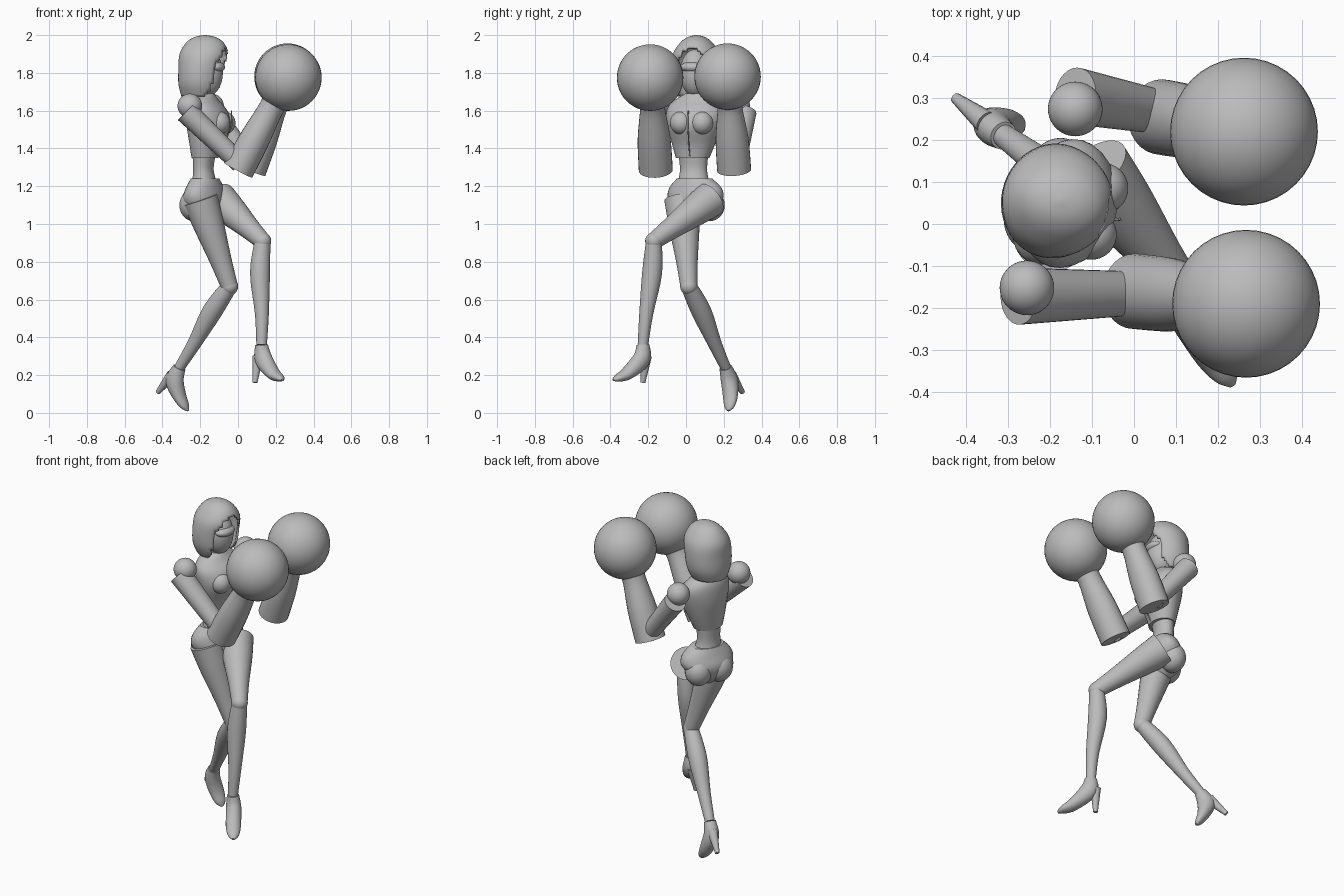
import bpy, bmesh, math
from mathutils import Vector, Matrix

cube = bpy.data.objects.get("Cube")
if cube:
    bpy.data.objects.remove(cube)

grey = bpy.data.materials.new("plain grey")
grey.use_nodes = True
tone = (0.5, 0.5, 0.5, 1)
grey.diffuse_color = tone
grey.node_tree.nodes["Principled BSDF"].inputs["Base Color"].default_value = tone


def finish(name, bm, angle=40):
    bmesh.ops.recalc_face_normals(bm, faces=bm.faces)
    mesh = bpy.data.meshes.new(name)
    bm.to_mesh(mesh)
    bm.free()
    mesh.materials.append(grey)
    obj = bpy.data.objects.new(name, mesh)
    bpy.context.collection.objects.link(obj)
    bpy.ops.object.select_all(action='DESELECT')
    obj.select_set(True)
    bpy.context.view_layer.objects.active = obj
    bpy.ops.object.shade_smooth_by_angle(angle=math.radians(angle))
    return obj


def refine(rows, steps):
    """Catmull-Rom smoothing of a list of ring tuples."""
    rows = [Vector(r) for r in rows]
    out = []
    for i in range(len(rows) - 1):
        a, b, c = rows[max(i - 1, 0)], rows[i], rows[i + 1]
        d = rows[min(i + 2, len(rows) - 1)]
        for k in range(steps):
            t = k / steps
            out.append(b + (c - a) * t / 2 + (a * 2 - b * 5 + c * 4 - d) * t * t / 2
                       + (b * 3 - a - c * 3 + d) * t ** 3 / 2)
    return out + [rows[-1]]


def loft(name, rows, side=(0, 1, 0), level=False, steps=4, sides=28, skip=None, angle=40):
    """Skin ellipses (x, y, z, half width along side, half depth) along a path."""
    rows = refine(rows, steps)
    bm = bmesh.new()
    rings = []
    for i, row in enumerate(rows):
        here = Vector(row[:3])
        before, after = rows[max(i - 1, 0)], rows[min(i + 1, len(rows) - 1)]
        axis = Vector((0, 0, 1)) if level else (Vector(after[:3]) - Vector(before[:3])).normalized()
        u = Vector(side)
        u = (u - axis * u.dot(axis)).normalized()
        v = u.cross(axis)
        rings.append([bm.verts.new(here + u * row[3] * math.cos(a) + v * row[4] * math.sin(a))
                      for a in (k * math.tau / sides for k in range(sides))])
    for low, high in zip(rings, rings[1:]):
        for k in range(sides):
            n = (k + 1) % sides
            f = bm.faces.new((low[k], low[n], high[n], high[k]))
            if skip and skip(f.calc_center_median()):
                bm.faces.remove(f)
    if not skip:
        bm.faces.new(rings[0])
    bm.faces.new(rings[-1])
    return finish(name, bm, angle)


def ball(name, centre, size, yaw=0):
    bm = bmesh.new()
    bmesh.ops.create_uvsphere(bm, u_segments=40, v_segments=24, radius=1)
    bm.transform(Matrix.Translation(centre) @ Matrix.Rotation(yaw, 4, 'Z')
                 @ Matrix.Diagonal((*size, 1)))
    return finish(name, bm)


def strap(name, points, radius=0.003):
    """Thin raised seam along a path."""
    curve = bpy.data.curves.new(name, 'CURVE')
    curve.dimensions = '3D'
    curve.bevel_depth = radius
    line = curve.splines.new('POLY')
    line.points.add(len(points) - 1)
    for p, q in zip(line.points, points):
        p.co = (*q, 1)
    curve.materials.append(grey)
    obj = bpy.data.objects.new(name, curve)
    bpy.context.collection.objects.link(obj)


# Torso and pelvis, each turned on its own yaw
chest_side = (0.25, 0.97, 0)
hip_side = (0.45, 0.89, 0)
loft("chest", [(-0.175, 0.035, 1.35, 0.09, 0.07), (-0.17, 0.04, 1.42, 0.115, 0.085),
               (-0.155, 0.045, 1.52, 0.145, 0.115), (-0.165, 0.05, 1.6, 0.155, 0.105),
               (-0.18, 0.055, 1.65, 0.125, 0.08), (-0.18, 0.055, 1.69, 0.06, 0.055)],
     chest_side, level=True)
for name, y in (("left_bust", 0.085), ("right_bust", -0.025)):
    ball(name, (-0.095 + y * 0.25, y, 1.535), (0.06, 0.06, 0.062))
loft("waist", [(-0.18, 0.045, 1.18, 0.1, 0.075), (-0.18, 0.04, 1.24, 0.08, 0.06),
               (-0.183, 0.04, 1.3, 0.073, 0.053), (-0.178, 0.038, 1.4, 0.085, 0.065)],
     chest_side, level=True)
loft("pelvis", [(-0.17, 0.04, 1.01, 0.03, 0.04), (-0.18, 0.04, 1.06, 0.1, 0.085),
                (-0.18, 0.05, 1.13, 0.155, 0.1), (-0.175, 0.05, 1.19, 0.15, 0.085),
                (-0.175, 0.045, 1.24, 0.1, 0.068)], hip_side, level=True)
for name, x, y in (("left_buttock", -0.175, 0.125), ("right_buttock", -0.235, 0.01)):
    ball(name, (x, y, 1.1), (0.075, 0.08, 0.085))
strap("chest_seam", [(-0.035, 0.012, 1.6), (-0.032, 0.01, 1.52), (-0.075, 0.015, 1.42),
                     (-0.105, 0.02, 1.36)])

# Head: open hood with a face inside
loft("neck", [(-0.185, 0.05, 1.64, 0.05, 0.05), (-0.185, 0.05, 1.78, 0.045, 0.045)], level=True)
ball("face", (-0.165, 0.048, 1.8), (0.085, 0.08, 0.125), -0.2)
ball("visor", (-0.115, 0.035, 1.83), (0.045, 0.065, 0.03), -0.2)


def face_opening(p):
    forward = (p.x + 0.18) * 0.98 - (p.y - 0.05) * 0.2
    sideways = (p.x + 0.18) * 0.2 + (p.y - 0.05) * 0.98
    half = 0.095 * min(1, max(0, (1.935 - p.z) / 0.1) ** 0.5)
    return forward > 0 and abs(sideways) < half


hood = loft("hood", [(-0.195, 0.055, 1.675, 0.1, 0.105), (-0.195, 0.055, 1.74, 0.13, 0.12),
                     (-0.19, 0.055, 1.82, 0.137, 0.125), (-0.18, 0.055, 1.9, 0.125, 0.13),
                     (-0.175, 0.055, 1.96, 0.085, 0.1), (-0.175, 0.055, 1.99, 0.045, 0.055),
                     (-0.175, 0.055, 2.0, 0.005, 0.005)],
            (0.2, 0.98, 0), level=True, sides=48, skip=face_opening)
shell = hood.modifiers.new("thickness", 'SOLIDIFY')
shell.thickness = 0.012

# Arms: shoulder ball, upper sleeve, flared forearm, round glove
arms = {
    "right": ((-0.255, -0.152, 1.625), (-0.275, -0.172, 1.595), (0.01, -0.165, 1.32),
              (0.0, -0.16, 1.285), (0.18, -0.178, 1.62), (0.267, -0.19, 1.775)),
    "left": ((-0.14, 0.274, 1.625), (-0.14, 0.305, 1.59), (0.07, 0.265, 1.32),
             (0.065, 0.255, 1.285), (0.195, 0.232, 1.62), (0.262, 0.22, 1.78)),
}
for label, (shoulder, sleeve, elbow, cuff, wrist, glove) in arms.items():
    ball(label + "_shoulder", shoulder, (0.065,) * 3)
    ball(label + "_glove", glove, (0.176,) * 3)
    loft(label + "_upper_arm", [(*sleeve, 0.068, 0.062), (*elbow, 0.052, 0.05)])
    mid = Vector(cuff).lerp(Vector(wrist), 0.5)
    end = Vector(wrist).lerp(Vector(glove), 0.35)
    loft(label + "_forearm", [(*cuff, 0.09, 0.085), (*mid, 0.087, 0.08),
                              (*wrist, 0.066, 0.066), (*end, 0.085, 0.085)])

# Legs: thigh, knee, shin, shoe and heel
legs = {
    "left": dict(hip=(-0.1, 0.13, 1.13), knee=(0.13, -0.17, 0.91), ankle=(0.125, -0.228, 0.36),
                 foot=[(0.135, -0.235, 0.285), (0.185, -0.31, 0.21), (0.22, -0.36, 0.185),
                       (0.235, -0.385, 0.175)],
                 heel=[(0.105, -0.21, 0.3), (0.09, -0.228, 0.16)], side=(0.7, 0.7, 0)),
    "right": dict(hip=(-0.2, -0.02, 1.13), knee=(-0.045, 0.015, 0.67), ankle=(-0.31, 0.21, 0.24),
                  foot=[(-0.335, 0.23, 0.17), (-0.31, 0.235, 0.09), (-0.28, 0.23, 0.035),
                        (-0.265, 0.225, 0.012)],
                  heel=[(-0.35, 0.24, 0.2), (-0.425, 0.3, 0.108)], side=(0.6, 0.8, 0)),
}
for label, leg in legs.items():
    hip, knee, ankle = (Vector(leg[k]) for k in ("hip", "knee", "ankle"))
    side = leg["side"]
    loft(label + "_thigh", [(*hip, 0.095, 0.095), (*hip.lerp(knee, 0.3), 0.083, 0.08),
                            (*hip.lerp(knee, 0.7), 0.058, 0.058), (*knee, 0.045, 0.045)], side)
    ball(label + "_knee", knee, (0.046,) * 3)
    back = Vector((-0.012, 0.008, -0.004))
    loft(label + "_shin", [(*knee, 0.042, 0.042), (*(knee.lerp(ankle, 0.3) + back), 0.053, 0.053),
                           (*knee.lerp(ankle, 0.7), 0.037, 0.037), (*ankle, 0.028, 0.028)], side)
    widths = [(0.043, 0.05), (0.042, 0.034), (0.03, 0.02), (0.008, 0.006)]
    loft(label + "_shoe", [(*ankle, 0.034, 0.034)]
         + [(*p, *w) for p, w in zip(leg["foot"], widths)], side)
    top, tip = leg["heel"]
    loft(label + "_heel", [(*top, 0.03, 0.03), (*tip, 0.013, 0.013)], side, sides=12)
